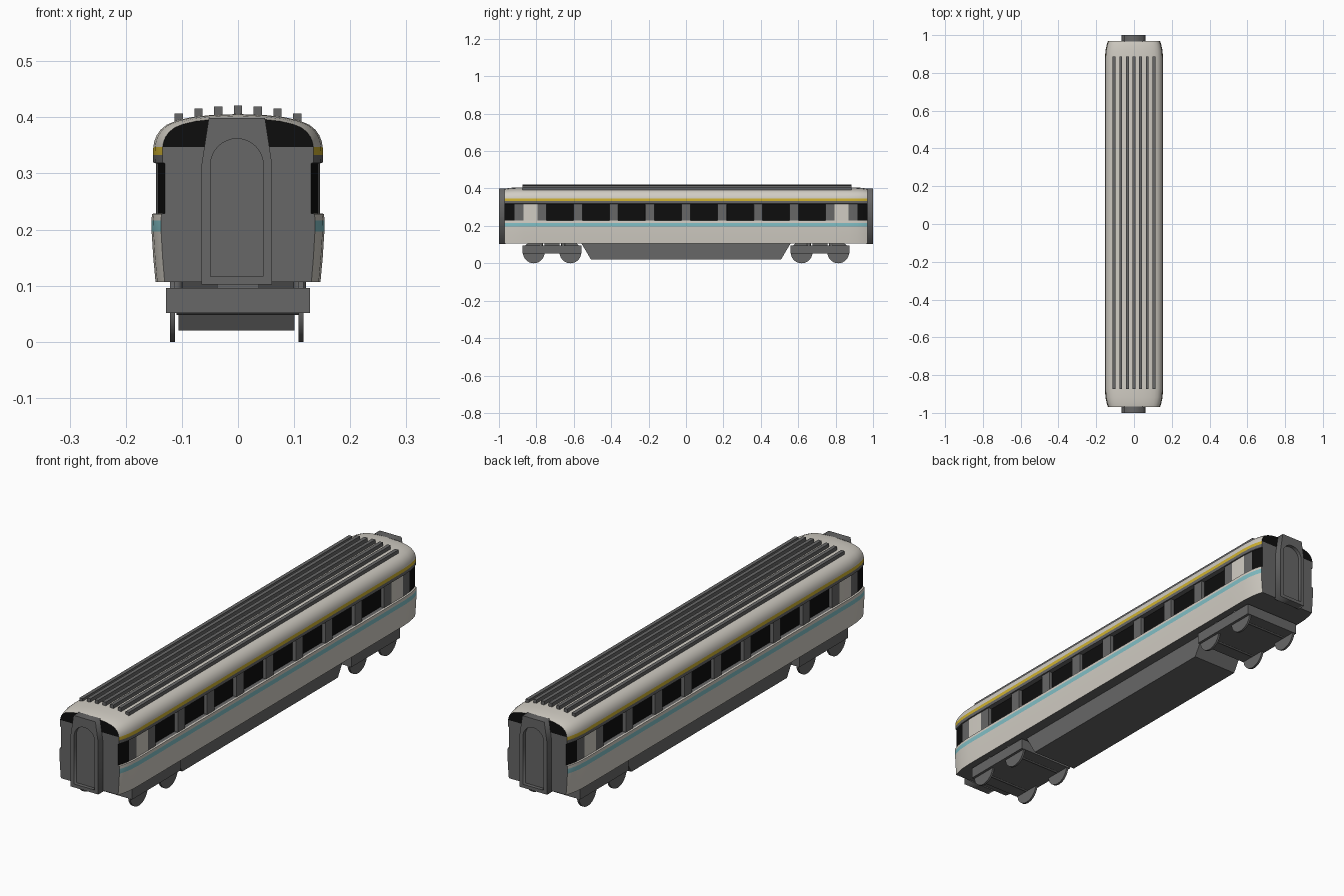
import bpy, bmesh, math

if "Cube" in bpy.data.objects:
    bpy.data.objects.remove(bpy.data.objects["Cube"])

def material(name, rgb):
    m = bpy.data.materials.new(name)
    m.diffuse_color = (*rgb, 1)
    m.use_nodes = True
    m.node_tree.nodes["Principled BSDF"].inputs["Base Color"].default_value = m.diffuse_color
    return m

WHITE = material("warm_white", (0.64, 0.61, 0.55))
GREY = material("dark_grey", (0.135, 0.135, 0.135))
BLACK = material("window_black", (0.004, 0.004, 0.004))
YELLOW = material("yellow_stripe", (0.62, 0.44, 0.03))
BLUE = material("blue_stripe", (0.22, 0.52, 0.56))
MATS = [WHITE, GREY, BLACK, YELLOW, BLUE]
W, G, K, Y, B = range(5)

def finish(bm, name, mats):
    bmesh.ops.recalc_face_normals(bm, faces=bm.faces[:])
    me = bpy.data.meshes.new(name)
    bm.to_mesh(me)
    bm.free()
    ob = bpy.data.objects.new(name, me)
    bpy.context.collection.objects.link(ob)
    for m in mats:
        me.materials.append(m)
    return ob

def smooth(ob, angle=30):
    bpy.ops.object.select_all(action='DESELECT')
    ob.select_set(True)
    bpy.context.view_layer.objects.active = ob
    bpy.ops.object.shade_smooth_by_angle(angle=math.radians(angle))

def box(name, x, y, z, mat=GREY):
    bm = bmesh.new()
    bmesh.ops.create_cube(bm, size=1)
    for v in bm.verts:
        v.co = [r[0] + (c + 0.5) * (r[1] - r[0]) for c, r in zip(v.co, (x, y, z))]
    return finish(bm, name, [mat])

def disc(name, loc, radius, depth, axis, segs=32):
    bm = bmesh.new()
    bmesh.ops.create_cone(bm, cap_ends=True, segments=segs, radius1=radius, radius2=radius, depth=depth)
    ob = finish(bm, name, [GREY])
    ob.location = loc
    if axis == 'X':
        ob.rotation_euler = (0, math.pi / 2, 0)
    smooth(ob)
    return ob

# Car body: half cross-section lofted through stations that match the windows
half = [(0.147, 0.107), (0.151, 0.15), (0.154, 0.197), (0.1545, 0.216), (0.153, 0.228),
        (0.146, 0.229), (0.146, 0.318), (0.151, 0.319), (0.1515, 0.333), (0.151, 0.347),
        (0.149, 0.358), (0.145, 0.368), (0.138, 0.378), (0.127, 0.387), (0.11, 0.394),
        (0.085, 0.4), (0.05, 0.404), (0, 0.406)]
ring = half + [(-x, z) for x, z in reversed(half[:-1])]
pos = [c + s * 0.0725 for c in (0.097, 0.29, 0.482, 0.674) for s in (-1, 1)]
pos += [0.795, 0.87, 0.917, 0.945, 0.96, 0.97]
stations = [-y for y in reversed(pos)] + pos

def taper(y):
    t = max(0, (abs(y) - 0.87) / 0.1)
    return 1 - 0.11 * t ** 2.2, 1 - 0.13 * t ** 3

bm = bmesh.new()
rows = []
for y in stations:
    sx, sz = taper(y)
    rows.append([bm.verts.new((x * sx, y, z if z < 0.347 else 0.347 + (z - 0.347) * sz)) for x, z in ring])
n = len(ring)
for a, b in zip(rows, rows[1:]):
    for i in range(n):
        j = (i + 1) % n
        bm.faces.new((a[i], a[j], b[j], b[i]))

def body_colour(y, z):
    y = abs(y)
    if z < 0.108: return G
    if z < 0.197: return W
    if z < 0.216: return B
    if z < 0.229: return W
    if z < 0.3182:                       # window band
        if y > 0.917: return K
        if 0.795 < y < 0.87: return W
        return K if any(abs(y - c) < 0.07 for c in (0.097, 0.29, 0.482, 0.674)) else G
    if z < 0.333: return G
    return Y if z < 0.347 else W

panes = []
for f in bm.faces:
    c = f.calc_center_median()
    f.material_index = body_colour(c.y, c.z)
    if f.material_index == K and abs(c.y) < 0.8:
        panes.append(f)
# end walls: grey below, black above
for r in (rows[0], rows[-1]):
    k = half.index((0.151, 0.347))
    bm.faces.new(r[:k + 1] + r[n - 1 - k:]).material_index = G
    bm.faces.new(r[k:n - k]).material_index = K
bmesh.ops.recalc_face_normals(bm, faces=bm.faces[:])
# recessed window panes
reveal = bmesh.ops.inset_individual(bm, faces=panes, thickness=0.001, depth=-0.015)
for f in reveal["faces"]:
    f.material_index = G
smooth(finish(bm, "car_body", MATS), 35)

# Roof ribs
for i in range(-3, 4):
    top = (0.421, 0.419, 0.416, 0.407)[abs(i)]
    x = i * 0.0352
    box("roof_rib", (x - 0.0075, x + 0.0075), (-0.874, 0.886), (0.385, top))

# Underfloor equipment skirt
bm = bmesh.new()
outline = [(-0.56, 0.108), (0.56, 0.108), (0.508, 0.02), (-0.508, 0.02)]
base = bm.faces.new([bm.verts.new((-0.106, y, z)) for y, z in outline])
ext = bmesh.ops.extrude_face_region(bm, geom=[base])
for v in ext["geom"]:
    if isinstance(v, bmesh.types.BMVert):
        v.co.x = 0.101
finish(bm, "underfloor_skirt", [GREY])

# Gangways: tapered frame with an arched opening, and a door set back inside it
outer = [(-0.063, 0.102), (0.063, 0.102), (0.063, 0.315), (0.05, 0.399), (-0.05, 0.399), (-0.063, 0.315)]
arch = [(-0.047, 0.116), (0.047, 0.116)]
arch += [(0.047 * math.cos(t * math.pi / 16), 0.315 + 0.047 * math.sin(t * math.pi / 16)) for t in range(17)]
for s in (-1, 1):
    cu = bpy.data.curves.new("gangway_frame", 'CURVE')
    cu.dimensions = '2D'
    cu.fill_mode = 'BOTH'
    cu.extrude = 0.0175
    for pts in (outer, arch):
        sp = cu.splines.new('POLY')
        sp.points.add(len(pts) - 1)
        for p, (x, z) in zip(sp.points, pts):
            p.co = (x, z, 0, 1)
        sp.use_cyclic_u = True
    cu.materials.append(GREY)
    ob = bpy.data.objects.new("gangway_frame", cu)
    bpy.context.collection.objects.link(ob)
    ob.rotation_euler = (math.pi / 2, 0, 0)
    ob.location = (-0.002, s * 0.9825, 0)
    bpy.ops.object.select_all(action='DESELECT')
    ob.select_set(True)
    bpy.context.view_layer.objects.active = ob
    bpy.ops.object.convert(target='MESH')
    box("gangway_door", (-0.054, 0.05), sorted((s * 0.966, s * 0.985)), (0.108, 0.37))

# Bogies with frame, pivot, springs, wheels and axles
for s in (-1, 1):
    c = s * 0.716
    box("bogie_frame", (-0.128, 0.128), (c - 0.158, c + 0.158), (0.051, 0.096))
    box("bogie_pivot", (-0.037, 0.037), (c - 0.04, c + 0.04), (0.09, 0.11))
    for dy in (-0.098, 0.098):
        disc("axle", (0, c + dy, 0.058), 0.01, 0.22, 'X', 12)
        for x in (-0.1165, 0.1125):
            disc("wheel", (x, c + dy, 0.058), 0.058, 0.009, 'X')
    for dy in (-0.06, 0.06):
        for x in (-0.11, 0.11):
            disc("spring", (x, c + dy, 0.1), 0.011, 0.018, 'Z', 16)
